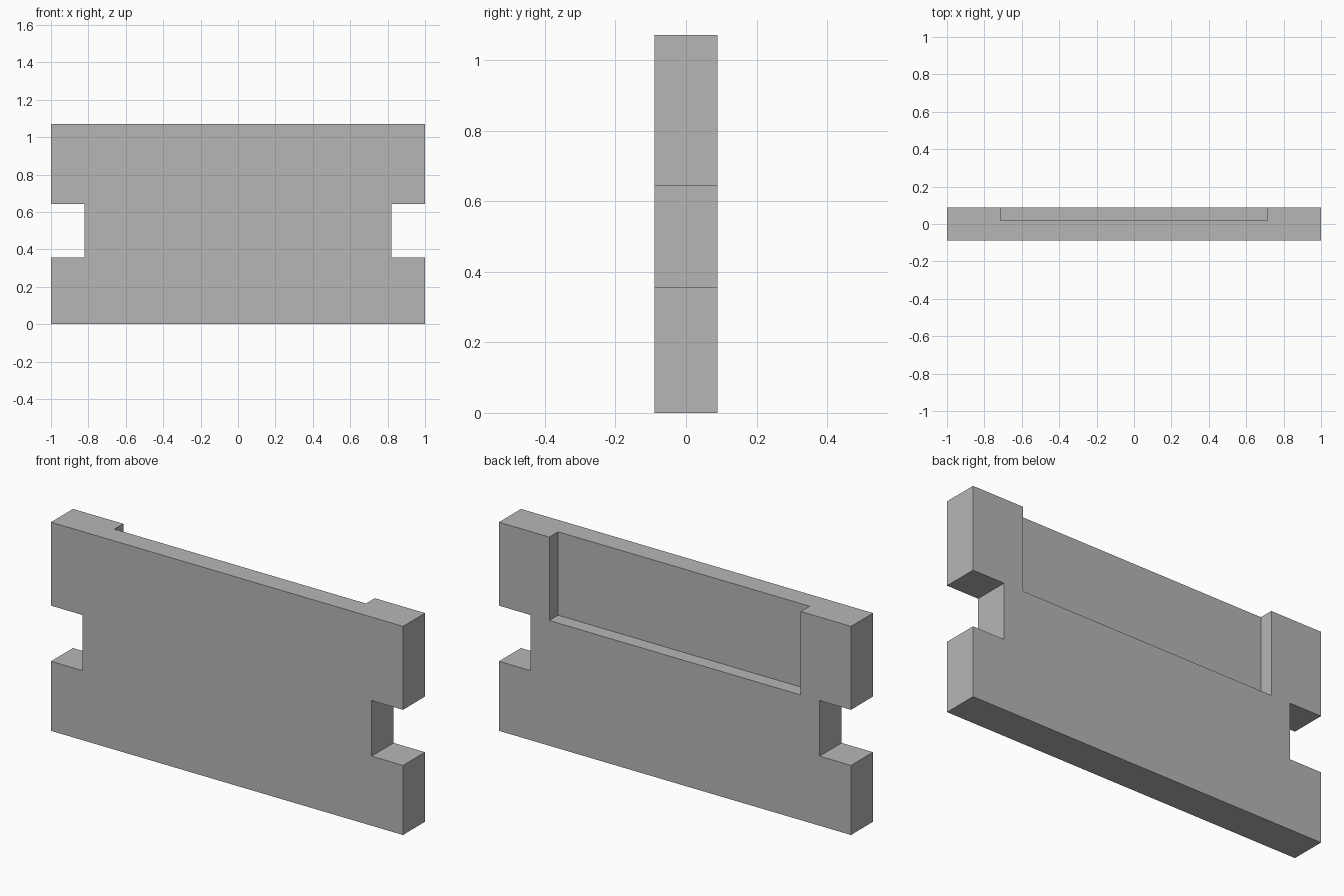
import bpy
import bmesh
from mathutils import Vector

default = bpy.data.objects.get("Cube")
if default:
    bpy.data.objects.remove(default, do_unlink=True)

# Everything sits on a regular grid: the plate is 56 steps wide
U = 2 / 56
WIDTH, HEIGHT, DEPTH = 56 * U, 30 * U, 5 * U

grey = bpy.data.materials.new("plain_grey")
grey.use_nodes = True
colour = (0.47, 0.47, 0.47, 1)
grey.diffuse_color = colour
grey.node_tree.nodes["Principled BSDF"].inputs["Base Color"].default_value = colour


def make_object(name, bm):
    bmesh.ops.recalc_face_normals(bm, faces=bm.faces)
    mesh = bpy.data.meshes.new(name)
    bm.to_mesh(mesh)
    bm.free()
    mesh.materials.append(grey)
    obj = bpy.data.objects.new(name, mesh)
    bpy.context.collection.objects.link(obj)
    return obj


# Plate: half outline with a side notch, mirrored and extruded front to back
half = [(28, 0), (28, 10), (23, 10), (23, 18), (28, 18), (28, 30)]
outline = half + [(-x, z) for x, z in reversed(half)]
bm = bmesh.new()
face = bm.faces.new([bm.verts.new((x * U, -DEPTH / 2, z * U)) for x, z in outline])
sweep = bmesh.ops.extrude_face_region(bm, geom=[face])
moved = [v for v in sweep["geom"] if isinstance(v, bmesh.types.BMVert)]
bmesh.ops.translate(bm, verts=moved, vec=Vector((0, DEPTH, 0)))
plate = make_object("notched_plate", bm)

# Recess: open at the back and the top
low = Vector((-20 * U, 0.5 * U, 18 * U))
high = Vector((20 * U, DEPTH, HEIGHT + U))
bm = bmesh.new()
bmesh.ops.create_cube(bm, size=1)
bmesh.ops.scale(bm, verts=bm.verts, vec=high - low)
bmesh.ops.translate(bm, verts=bm.verts, vec=(low + high) / 2)
cutter = make_object("recess_cutter", bm)
cutter.hide_render = True
cutter.hide_viewport = True
cutter.display_type = 'WIRE'

cut = plate.modifiers.new("back_recess", 'BOOLEAN')
cut.operation = 'DIFFERENCE'
cut.solver = 'EXACT'
cut.object = cutter
